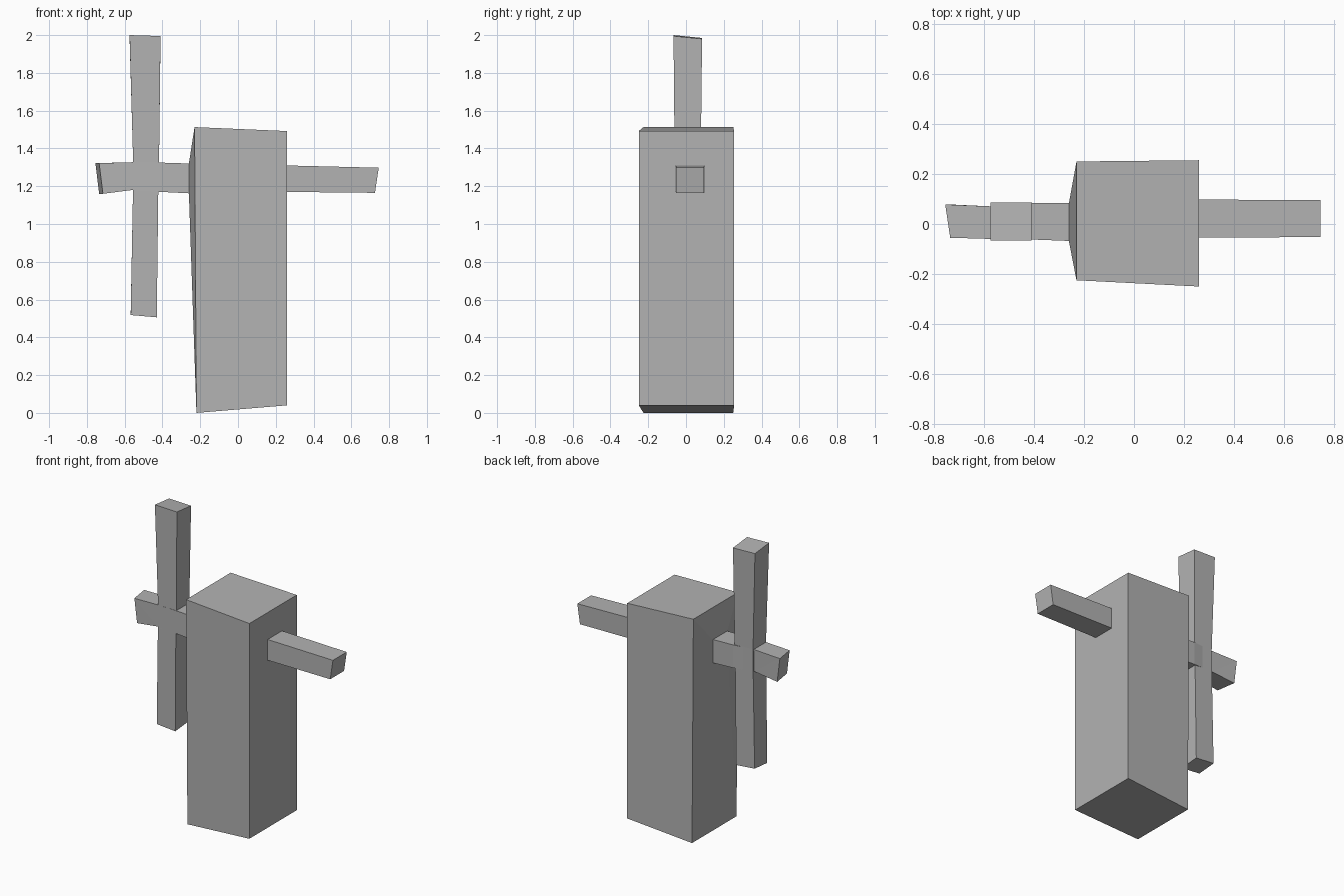
import bpy
import bmesh
from mathutils import Vector

cube = bpy.data.objects.get("Cube")
if cube:
    bpy.data.objects.remove(cube, do_unlink=True)

grey = bpy.data.materials.new("plain grey")
grey.use_nodes = True
colour = (0.45, 0.45, 0.45, 1)
grey.diffuse_color = colour
grey.node_tree.nodes["Principled BSDF"].inputs["Base Color"].default_value = colour


def section(axis, pos, u, v, tilt_u=0, tilt_v=0):
    """Four corners across an axis; tilts slant the section along that axis."""
    corners = []
    for i, j in ((0, 0), (1, 0), (1, 1), (0, 1)):
        along = pos + (i - 0.5) * tilt_u + (j - 0.5) * tilt_v
        if axis == "x":
            corners.append(Vector((along, u[i], v[j])))
        else:
            corners.append(Vector((u[i], v[j], along)))
    return corners


def beam(name, axis, *sections):
    """Loft four-sided sections into a closed, flat-faced block."""
    bm = bmesh.new()
    rings = [[bm.verts.new(c) for c in section(axis, *s)] for s in sections]
    for a, b in zip(rings, rings[1:]):
        for k in range(4):
            n = (k + 1) % 4
            bm.faces.new((a[k], a[n], b[n], b[k]))
    bm.faces.new(rings[0][::-1])
    bm.faces.new(rings[-1])
    bmesh.ops.triangulate(bm, faces=bm.faces[:])
    bmesh.ops.recalc_face_normals(bm, faces=bm.faces[:])
    mesh = bpy.data.meshes.new(name)
    bm.to_mesh(mesh)
    bm.free()
    mesh.materials.append(grey)
    obj = bpy.data.objects.new(name, mesh)
    bpy.context.collection.objects.link(obj)
    return obj


# Tall body, with its right side drawn out towards the arm
beam("body", "x",
     (-0.26, (-0.07, 0.085), (1.165, 1.32)),
     (-0.225, (-0.225, 0.25), (0.0, 1.513), 0, -0.01),
     (0.26, (-0.25, 0.255), (0.04, 1.492)))

# Left arm
beam("left_arm", "x",
     (0.25, (-0.055, 0.098), (1.17, 1.31)),
     (0.735, (-0.052, 0.095), (1.165, 1.298), 0, 0.02))

# Right arm, pinched where it meets the upright bar
beam("right_arm", "x",
     (-0.735, (-0.055, 0.078), (1.16, 1.322), -0.02, -0.02),
     (-0.56, (-0.06, 0.07), (1.18, 1.327)),
     (-0.41, (-0.062, 0.085), (1.17, 1.325)),
     (-0.25, (-0.068, 0.083), (1.162, 1.32)))

# Upright bar crossing the right arm
beam("upright_bar", "z",
     (0.518, (-0.568, -0.43), (-0.055, 0.08), -0.012, 0.012),
     (1.17, (-0.556, -0.422), (-0.06, 0.078)),
     (1.33, (-0.555, -0.418), (-0.06, 0.078)),
     (1.99, (-0.574, -0.41), (-0.066, 0.085), -0.005, -0.015))
